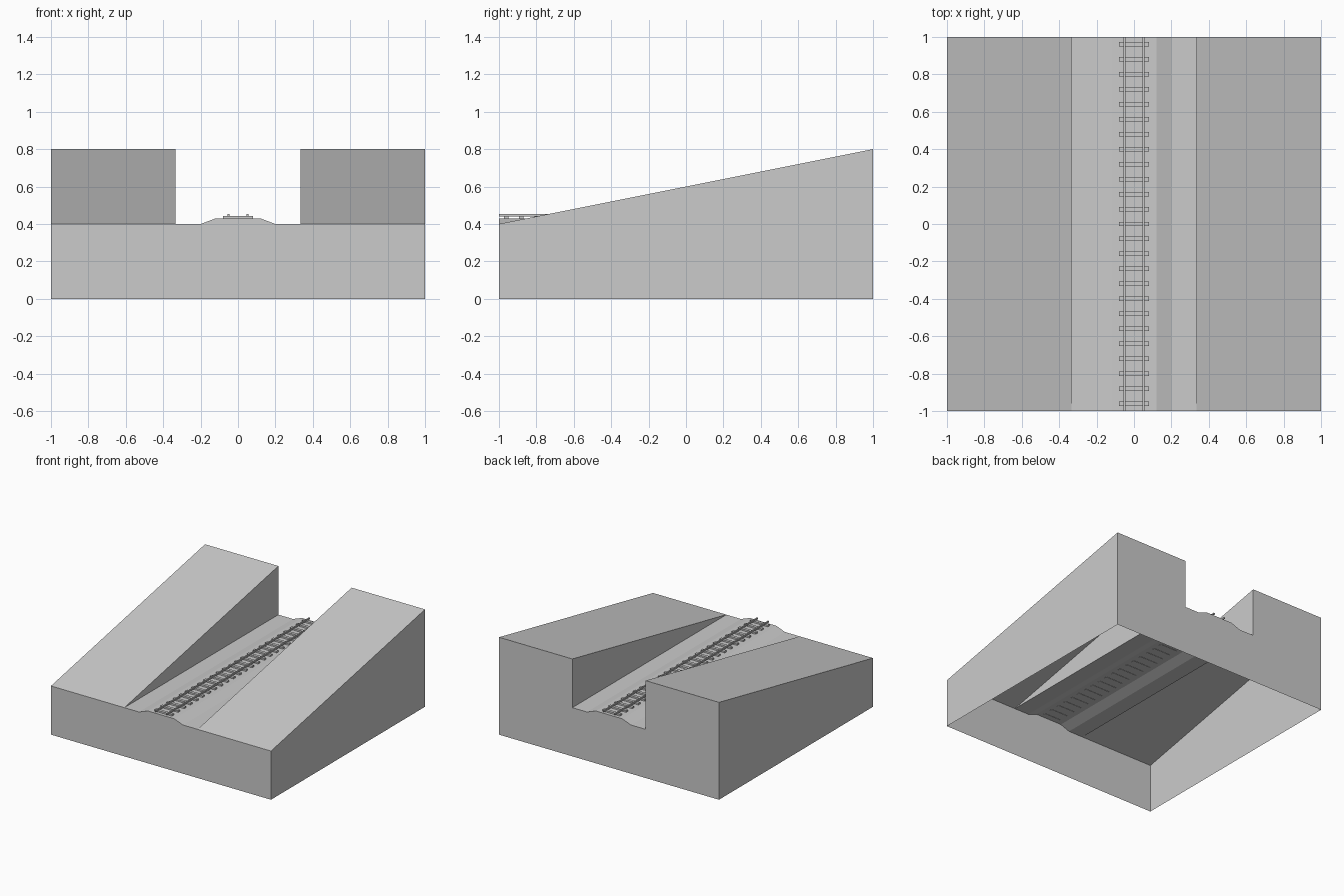
import bpy, bmesh

if "Cube" in bpy.data.objects:
    bpy.data.objects.remove(bpy.data.objects["Cube"])


def make_object(name, bm):
    mesh = bpy.data.meshes.new(name)
    bm.to_mesh(mesh)
    bm.free()
    ob = bpy.data.objects.new(name, mesh)
    bpy.context.collection.objects.link(ob)
    return ob


def box(name, x0, x1, y0, y1, z0, z1):
    bm = bmesh.new()
    bmesh.ops.create_cube(bm, size=1)
    for v in bm.verts:
        v.co = ((x0 + x1) / 2 + v.co.x * (x1 - x0),
                (y0 + y1) / 2 + v.co.y * (y1 - y0),
                (z0 + z1) / 2 + v.co.z * (z1 - z0))
    return make_object(name, bm)


# Hillside with a level cutting: (x, front height, back height), open underneath
half = [(1, .4, .8), (.333, .4, .8), (.333, .4, .4), (.2, .4, .4), (.12, .43, .43)]
section = [(-x, f, b) for x, f, b in half] + half[::-1]
section = [(-1, 0, 0)] + section + [(1, 0, 0)]

bm = bmesh.new()
front = [bm.verts.new((x, -1, f)) for x, f, b in section]
back = [bm.verts.new((x, 1, b)) for x, f, b in section]
for i in range(len(section) - 1):
    bm.faces.new((front[i], front[i + 1], back[i + 1], back[i]))
bm.faces.new(front[::-1])
bm.faces.new(back)
bmesh.ops.remove_doubles(bm, verts=bm.verts, dist=1e-4)
bm.normal_update()
make_object("hillside_cutting", bm)

# Sleepers repeated along the track
sleepers = box("sleepers", -.08, .08, -.972, -.948, .428, .443)
array = sleepers.modifiers.new("repeat", 'ARRAY')
array.count = 25
array.use_relative_offset = False
array.use_constant_offset = True
array.constant_offset_displace = (0, .08, 0)

# Pair of rails
for side, x in (("left", -.05), ("right", .05)):
    box("rail_" + side, x - .005, x + .005, -1, 1, .441, .453)
